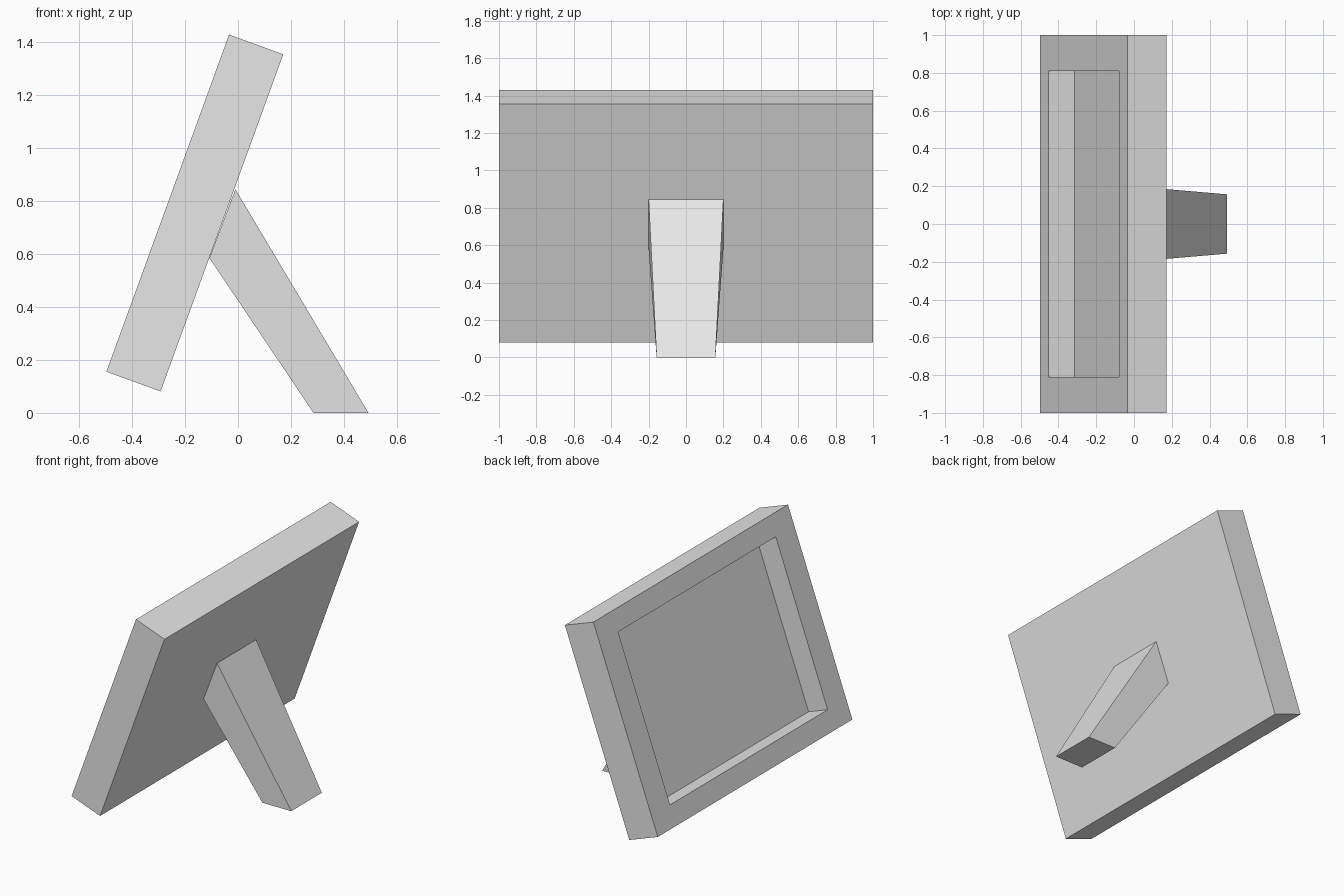
import bpy
import bmesh
from math import radians
from mathutils import Vector

cube = bpy.data.objects.get("Cube")
if cube:
    bpy.data.objects.remove(cube, do_unlink=True)

# Single plain grey
grey = bpy.data.materials.new("light_grey")
grey.use_nodes = True
colour = (0.8, 0.8, 0.8, 1)
grey.diffuse_color = colour
grey.node_tree.nodes["Principled BSDF"].inputs["Base Color"].default_value = colour


def add_object(name, bm):
    bmesh.ops.recalc_face_normals(bm, faces=bm.faces)
    mesh = bpy.data.meshes.new(name)
    bm.to_mesh(mesh)
    bm.free()
    mesh.materials.append(grey)
    obj = bpy.data.objects.new(name, mesh)
    bpy.context.collection.objects.link(obj)
    return obj


# Picture frame: a slab with a recessed panel in its -x face, leaning back
thickness, width, height = 0.218, 2.0, 1.355
side_margin, end_margin, depth = 0.19, 0.132, 0.146
bm = bmesh.new()
bmesh.ops.create_cube(bm, size=1)
bmesh.ops.scale(bm, vec=(thickness, width, height), verts=bm.verts)
panel = min(bm.faces, key=lambda f: f.calc_center_median().x)
bmesh.ops.inset_individual(bm, faces=[panel], thickness=0.1)
for v in panel.verts:
    v.co.y = (width / 2 - side_margin) * (1 if v.co.y > 0 else -1)
    v.co.z = (height / 2 - end_margin) * (1 if v.co.z > 0 else -1)
floor = bmesh.ops.extrude_discrete_faces(bm, faces=[panel])["faces"][0]
bmesh.ops.translate(bm, vec=Vector((depth, 0, 0)), verts=floor.verts)
frame = add_object("picture_frame", bm)
frame.location = (-0.163, 0, 0.755)
frame.rotation_euler.y = radians(20)

# Rear stand: slanted prop, narrower toward its foot
profile = [(-0.01, 0.845), (-0.108, 0.585), (0.285, 0), (0.493, 0)]
bm = bmesh.new()
sides = []
for s in (-1, 1):
    verts = [bm.verts.new((x, s * (0.2 if z > 0.3 else 0.157), z)) for x, z in profile]
    bm.faces.new(verts)
    sides.append(verts)
for i in range(4):
    j = (i + 1) % 4
    bm.faces.new((sides[0][i], sides[0][j], sides[1][j], sides[1][i]))
add_object("rear_stand", bm)
